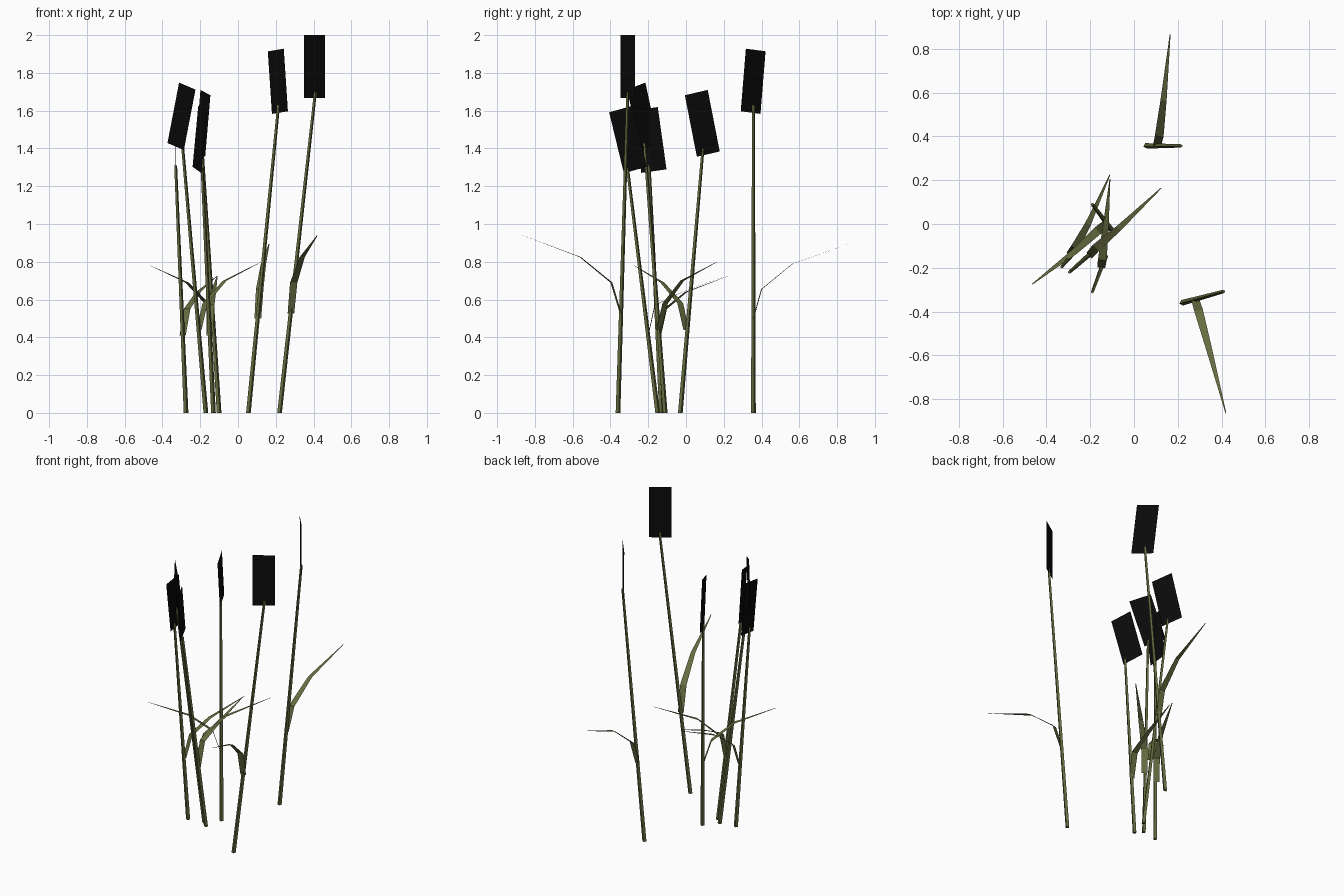
import bpy, bmesh, math
from mathutils import Vector

if "Cube" in bpy.data.objects:
    bpy.data.objects.remove(bpy.data.objects["Cube"])


def material(name, rgb):
    m = bpy.data.materials.new(name)
    m.diffuse_color = (*rgb, 1)
    m.use_nodes = True
    m.node_tree.nodes["Principled BSDF"].inputs["Base Color"].default_value = m.diffuse_color
    return m


GREEN = material("olive_green", (0.135, 0.15, 0.052))
BLACK = material("seed_black", (0.003, 0.003, 0.003))


def make_object(name, bm, mat):
    me = bpy.data.meshes.new(name)
    bm.to_mesh(me)
    bm.free()
    me.materials.append(mat)
    ob = bpy.data.objects.new(name, me)
    bpy.context.scene.collection.objects.link(ob)


def stem(name, base, top, r0=0.013, r1=0.008, sides=4):
    """Thin tapered stalk with level ends."""
    bm = bmesh.new()
    rings = []
    for c, r in ((base, r0), (top, r1)):
        rings.append([bm.verts.new((c[0] + r * math.cos(2 * math.pi * i / sides + 0.3),
                                    c[1] + r * math.sin(2 * math.pi * i / sides + 0.3),
                                    c[2])) for i in range(sides)])
    for i in range(sides):
        j = (i + 1) % sides
        bm.faces.new((rings[0][i], rings[0][j], rings[1][j], rings[1][i]))
    bm.faces.new(rings[0][::-1])
    bm.faces.new(rings[1])
    make_object(name, bm, GREEN)


def leaf(name, path, widths=(0.036, 0.04, 0.028, 0.004)):
    """Flat arching blade, level across its width."""
    bm = bmesh.new()
    pts = [Vector(p) for p in path]
    run = pts[-1] - pts[0]
    side = Vector((run.y, -run.x, 0)).normalized()
    rows = [(bm.verts.new(p - side * w / 2), bm.verts.new(p + side * w / 2))
            for p, w in zip(pts, widths)]
    for a, b in zip(rows, rows[1:]):
        bm.faces.new((a[0], a[1], b[1], b[0]))
    make_object(name, bm, GREEN)


def seed_head(name, foot, heading, tilt, w=0.135, h=0.333):
    """Upright flat card, turned to a heading and leaning in its own plane."""
    a, t = math.radians(heading), math.radians(tilt)
    d, up = Vector((math.cos(a), math.sin(a), 0)), Vector((0, 0, 1))
    across = (d * math.cos(t) - up * math.sin(t)) * w / 2
    rise = (d * math.sin(t) + up * math.cos(t)) * h
    f = Vector(foot)
    bm = bmesh.new()
    bm.faces.new([bm.verts.new(p) for p in
                  (f - across, f + across, f + across + rise, f - across + rise)])
    make_object(name, bm, BLACK)


# Each reed: stem base, stem top, (card foot, heading, tilt), leaf path
reeds = [
    ((-0.13, -0.15, 0), (-0.19, -0.31, 1.30), ((-0.217, -0.268, 1.286), -69, 14.5),
     [(-0.15, -0.20, 0.41), (-0.145, -0.165, 0.57), (-0.13, -0.02, 0.64), (-0.11, 0.205, 0.725)]),
    ((-0.17, -0.11, 0), (-0.295, -0.22, 1.43), ((-0.33, -0.195, 1.41), -48, 16),
     [(-0.205, -0.145, 0.44), (-0.175, -0.11, 0.58), (-0.07, -0.02, 0.70), (0.125, 0.165, 0.80)]),
    ((-0.275, -0.13, 0), (-0.33, -0.195, 1.31), ((-0.33, -0.17, 1.28), -89, 8),
     [(-0.293, -0.14, 0.41), (-0.27, -0.11, 0.55), (-0.21, 0.0, 0.64), (-0.11, 0.225, 0.725)]),
    ((-0.10, -0.03, 0), (-0.19, 0.09, 1.40), ((-0.20, 0.118, 1.37), -66.5, 12),
     [(-0.13, 0.0, 0.44), (-0.165, -0.03, 0.58), (-0.27, -0.125, 0.69), (-0.465, -0.275, 0.78)]),
    ((0.055, 0.357, 0), (0.215, 0.357, 1.63), ((0.222, 0.342, 1.59), 129, 6),
     [(0.105, 0.357, 0.50), (0.115, 0.40, 0.655), (0.135, 0.565, 0.79), (0.165, 0.865, 0.895)]),
    ((0.22, -0.36, 0), (0.41, -0.308, 1.70), ((0.405, -0.308, 1.667), 34, 0),
     [(0.28, -0.345, 0.525), (0.295, -0.395, 0.69), (0.34, -0.56, 0.825), (0.42, -0.865, 0.94)]),
]

for n, (base, top, card, path) in enumerate(reeds, 1):
    stem(f"stem_{n}", base, top)
    seed_head(f"seed_head_{n}", *card)
    leaf(f"leaf_{n}", path)
